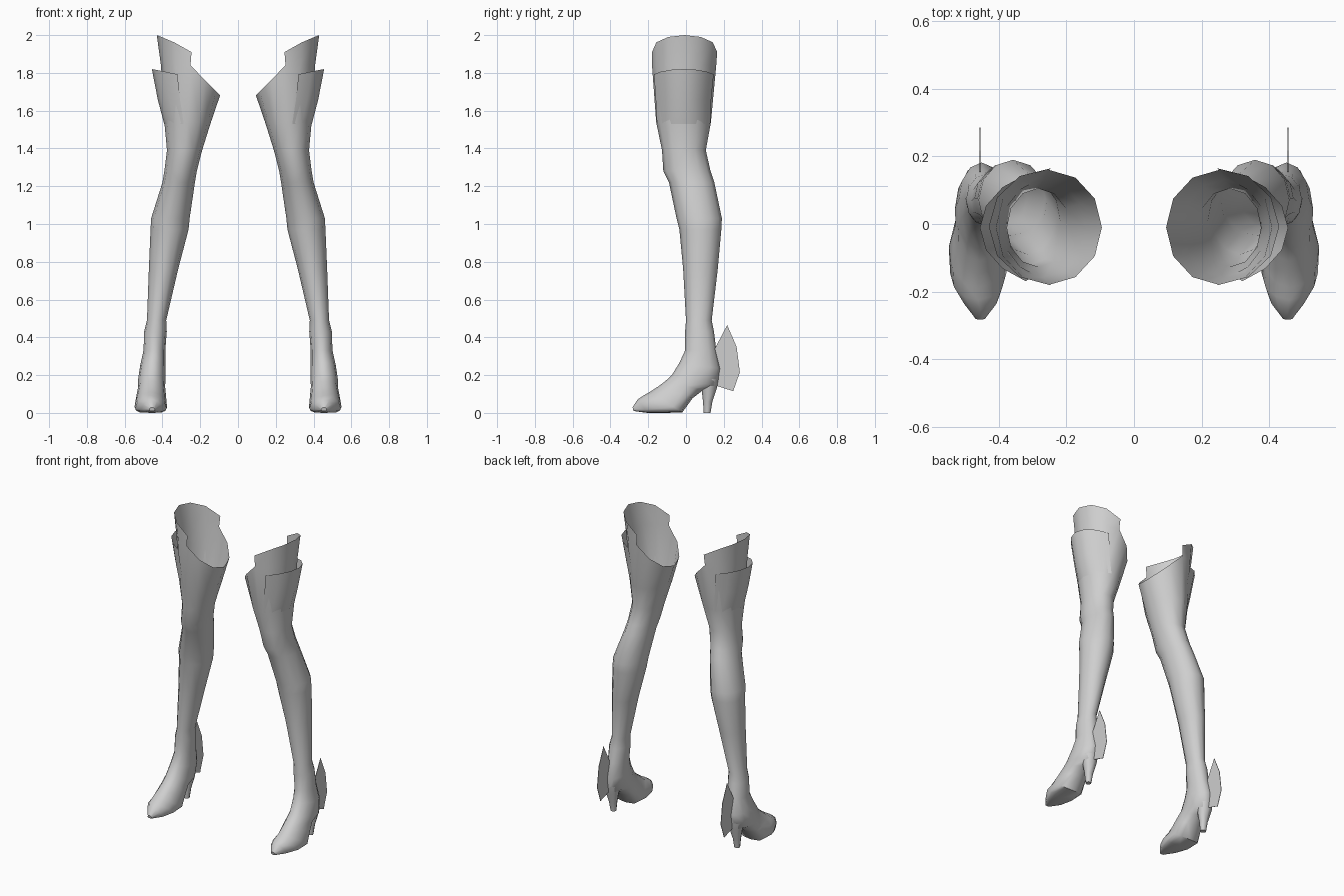
import bpy, bmesh, math

if "Cube" in bpy.data.objects:
    bpy.data.objects.remove(bpy.data.objects["Cube"])

N = 12
grey = bpy.data.materials.new("light grey")
grey.diffuse_color = (0.62, 0.62, 0.62, 1)
grey.use_nodes = True
grey.node_tree.nodes["Principled BSDF"].inputs["Base Color"].default_value = grey.diffuse_color


def spow(v, p):
    return math.copysign(abs(v) ** p, v)


def ring_point(ring, deg, pw=1.0):
    """Ring from front point, back point, inner/outer x, and widest position.
    Angle 0 is the outer side, 90 the back or underside."""
    yf, zf, yb, zb, xi, xo, m = ring
    a = math.radians(deg)
    c, s = spow(math.cos(a), pw), math.sin(a)
    if m < 0.4 and s > 0:            # flatter sole
        c = spow(c, 0.5)
    ym, zm = yb + m * (yf - yb), zb + m * (zf - zb)
    ye, ze = (yb, zb) if s > 0 else (yf, zf)
    return [(xi + xo) / 2 + c * (xo - xi) / 2,
            ym + abs(s) * (ye - ym), zm + abs(s) * (ze - zm)]


def bridge(bm, lo, hi, closed):
    n = len(lo)
    for i in range(n if closed else n - 1):
        j = (i + 1) % n
        bm.faces.new((lo[i], lo[j], hi[j], hi[i]))


def add_rows(bm, rows, closed):
    vs = [[bm.verts.new(p) for p in row] for row in rows]
    for lo, hi in zip(vs, vs[1:]):
        bridge(bm, lo, hi, closed)
    return vs


def finish(bm, name, angle=50):
    bmesh.ops.recalc_face_normals(bm, faces=bm.faces)
    me = bpy.data.meshes.new(name)
    bm.to_mesh(me)
    bm.free()
    me.materials.append(grey)
    ob = bpy.data.objects.new(name, me)
    bpy.context.collection.objects.link(ob)
    bpy.ops.object.select_all(action='DESELECT')
    ob.select_set(True)
    bpy.context.view_layer.objects.active = ob
    bpy.ops.object.shade_smooth_by_angle(angle=math.radians(angle))
    mod = ob.modifiers.new("mirror", 'MIRROR')
    mod.use_mirror_merge = False
    return ob


def level(z, yf, yb, xi, xo):
    return (yf, z, yb, z, xi, xo, 0.5)


# Leg and shoe: one loft from the toe up to the thigh
rings = [
    (-.283, .030, -.278, .010, .440, .470, .3),
    (-.255, .072, -.205, .000, .400, .510, .25),
    (-.225, .092, -.120, .000, .378, .544, .25),
    (-.190, .112, -.020, .002, .376, .548, .28),
    (-.150, .138, .035, .078, .382, .536, .35),
    (-.110, .168, .090, .120, .386, .528, .45),
    (-.075, .200, .165, .140, .384, .530, .5),
    (-.035, .265, .182, .235, .384, .518, .5),
    (-.005, .330, .160, .335, .385, .500, .5),
    level(.43, -.005, .148, .377, .497),
    level(.49, .000, .136, .380, .482),
    level(.76, -.015, .168, .317, .472),
    level(.97, -.035, .187, .262, .463),
    level(1.03, -.050, .190, .256, .460),
    level(1.22, -.090, .150, .228, .400),
    level(1.28, -.120, .130, .218, .390),
    level(1.39, -.127, .105, .190, .376),
    level(1.54, -.158, .132, .143, .390),
]
angles = [i * 360 / N for i in range(N)]
rows = [[ring_point(r, a) for a in angles] for r in rings]

# Slanted thigh opening: lowest on the inner side
rim = []
for a in angles:
    p = ring_point(level(1.84, -.18, .16, .095, .408), a)
    p[2] += .16 * min(0, math.cos(math.radians(a)))
    rim.append(p)
rows.append(rim)

bm = bmesh.new()
vs = add_rows(bm, rows, True)
bm.faces.new(vs[0])

# Raised band on the outer half of the thigh
half = [-90, -60, -30, 0, 30, 60, 90]
top = []
for a in half:
    p = ring_point(level(1.91, -.18, .165, .062, .43), a)
    p[2] += .09 * math.cos(math.radians(a)) ** 0.8
    top.append(bm.verts.new(p))
bridge(bm, [vs[-1][round(a * N / 360) % N] for a in half], top, False)
finish(bm, "leg_and_shoe")

# Flared cuff standing off the outer side of the thigh
bm = bmesh.new()
rows = []
for ring, spread, rise in (
        (level(1.53, -.157, .132, .146, .391), 78, 0),
        (level(1.66, -.172, .145, .085, .425), 68, 0),
        (level(1.775, -.183, .160, .055, .456), 67, .045)):
    row = []
    for k in range(-3, 4):
        a = k * spread / 3
        p = ring_point(ring, a, 1.2)
        p[2] += rise * math.cos(math.radians(a))
        row.append(p)
    rows.append(row)
add_rows(bm, rows, False)
finish(bm, "thigh_cuff")

# Slim tapered heel
bm = bmesh.new()
heel = [level(0, .094, .130, .438, .474),
        level(.06, .090, .140, .430, .482),
        level(.13, .082, .163, .412, .500),
        level(.18, .080, .172, .405, .507)]
vs = add_rows(bm, [[ring_point(r, a) for a in range(0, 360, 45)] for r in heel], True)
bm.faces.new(vs[0])
finish(bm, "shoe_heel")

# Thin fin behind the heel
bm = bmesh.new()
outline = [(.150, .335), (.218, .465), (.268, .350), (.285, .215), (.250, .115), (.165, .142)]
sides = [[bm.verts.new((x, y, z)) for y, z in outline] for x in (.454, .457)]
bridge(bm, sides[0], sides[1], True)
for s in sides:
    bm.faces.new(s)
finish(bm, "heel_fin", 30)
